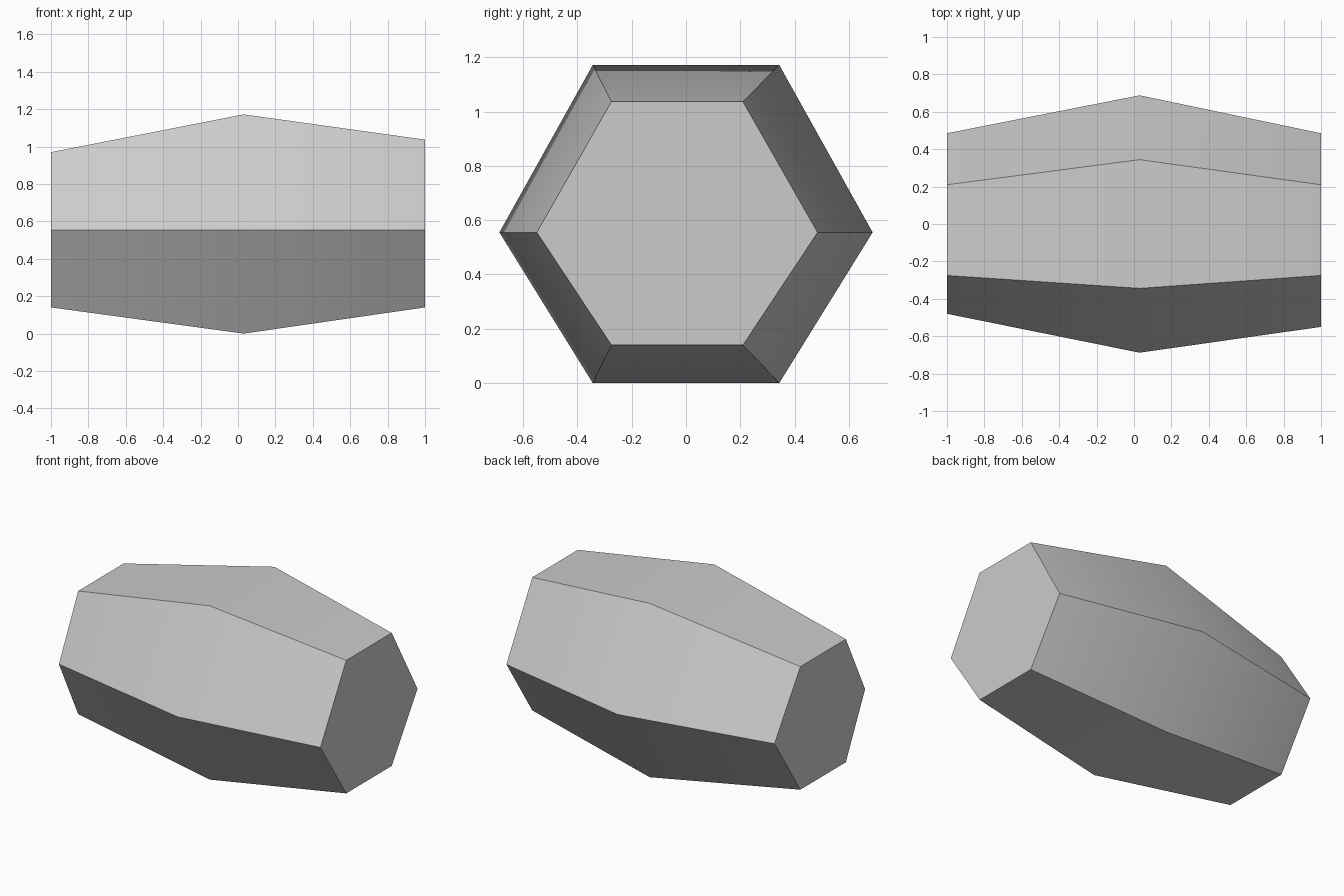
import bpy, bmesh, math

cube = bpy.data.objects.get("Cube")
if cube:
    bpy.data.objects.remove(cube)

# Single plain grey
grey = bpy.data.materials.new("light_grey")
grey.use_nodes = True
color = (0.6, 0.6, 0.6, 1)
grey.diffuse_color = color
grey.node_tree.nodes["Principled BSDF"].inputs["Base Color"].default_value = color

MID_Z = 0.555


def ring(bm, x, front, front_flat, back_flat, back, bottom, top):
    """Hexagonal cross-section with a point at the front and the back."""
    outline = [(front, MID_Z), (front_flat, bottom), (back_flat, bottom),
               (back, MID_Z), (back_flat, top), (front_flat, top)]
    return [bm.verts.new((x, y, z)) for y, z in outline]


# Barrel: slightly uneven ends around a wide middle
bm = bmesh.new()
rings = [
    ring(bm, -1.0, -0.48, -0.275, 0.21, 0.485, 0.14, 0.97),
    ring(bm, 0.03, -0.688, -0.344, 0.344, 0.688, 0.0, 1.172),
    ring(bm, 1.0, -0.55, -0.275, 0.21, 0.485, 0.14, 1.037),
]
for a, b in zip(rings, rings[1:]):
    for i in range(6):
        j = (i + 1) % 6
        bm.faces.new((a[i], a[j], b[j], b[i]))

# Flat end caps
bm.faces.new(rings[0])
bm.faces.new(rings[-1])
bmesh.ops.recalc_face_normals(bm, faces=bm.faces[:])

mesh = bpy.data.meshes.new("hexagonal_barrel")
bm.to_mesh(mesh)
bm.free()
mesh.materials.append(grey)
barrel = bpy.data.objects.new("hexagonal_barrel", mesh)
bpy.context.collection.objects.link(barrel)

# Smooth across the middle, sharp along the hexagon edges
bpy.ops.object.select_all(action='DESELECT')
barrel.select_set(True)
bpy.context.view_layer.objects.active = barrel
bpy.ops.object.shade_smooth_by_angle(angle=math.radians(35))
